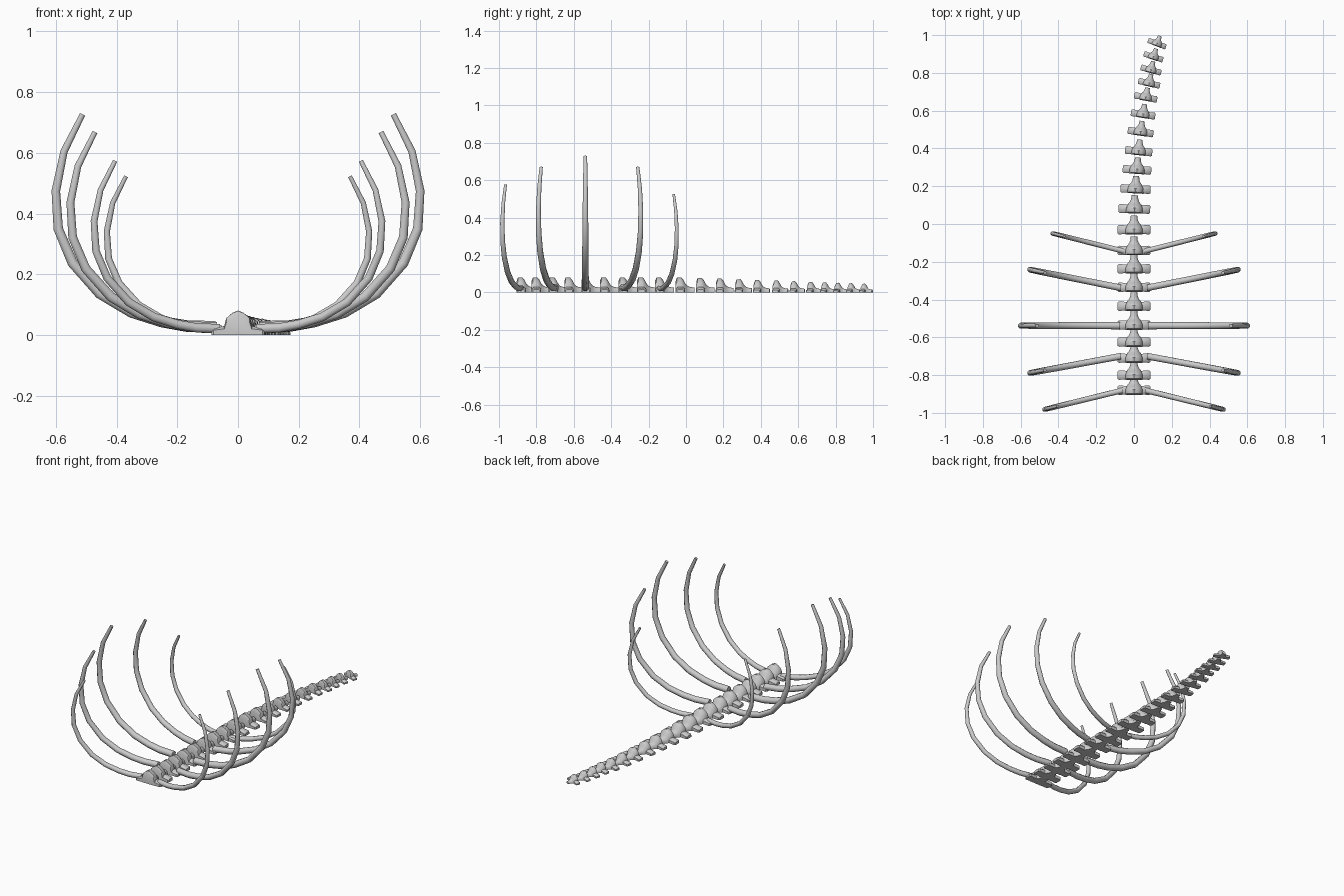
import bpy, bmesh
from math import radians, sin, cos, pi
from mathutils import Vector, Matrix

if "Cube" in bpy.data.objects:
    bpy.data.objects.remove(bpy.data.objects["Cube"])


def loft(bm, rings):
    """Skin a list of equal-length closed rings and cap both ends."""
    vs = [[bm.verts.new(p) for p in r] for r in rings]
    n = len(vs[0])
    for a, b in zip(vs, vs[1:]):
        for i in range(n):
            j = (i + 1) % n
            bm.faces.new((a[i], a[j], b[j], b[i]))
    bm.faces.new(vs[0])
    bm.faces.new(vs[-1])


def finish(bm, name, angle):
    bmesh.ops.recalc_face_normals(bm, faces=bm.faces)
    me = bpy.data.meshes.new(name)
    bm.to_mesh(me)
    bm.free()
    ob = bpy.data.objects.new(name, me)
    bpy.context.collection.objects.link(ob)
    bpy.context.view_layer.objects.active = ob
    ob.select_set(True)
    bpy.ops.object.shade_smooth_by_angle(angle=radians(angle))
    ob.select_set(False)
    return ob


# Vertebra: domed body with raised spine, narrowing to a neck at +y
BODY = [(-.025, .046, .062), (-.018, .047, .080), (.004, .046, .081), (.016, .042, .068),
        (.026, .036, .048), (.038, .026, .035), (.052, .020, .029), (.075, .017, .026)]
DOME = [(-1, 0), (-1, .3), (-.82, .7), (-.42, .9), (0, 1),
        (.42, .9), (.82, .7), (1, .3), (1, 0)]
# Transverse process: x, half depth, top height
BAR = [(-.087, .019, .017), (-.080, .025, .023), (-.045, .023, .030),
       (.045, .023, .030), (.080, .025, .023), (.087, .019, .017)]


def vertebra_mesh():
    bm = bmesh.new()
    loft(bm, [[(u * w, y, v * h) for u, v in DOME] for y, w, h in BODY])
    loft(bm, [[(x, -d, 0), (x, -d, h * .7), (x, -d * .6, h), (x, d * .6, h),
               (x, d, h * .7), (x, d, 0)] for x, d, h in BAR])
    return finish(bm, "vertebra", 40)


# Spine: y, x and turn of each vertebra, curling gently at the tail
SPINE = [(-.88, 0, 0), (-.80, 0, 0), (-.71, 0, 0), (-.625, 0, 0), (-.535, 0, 0),
         (-.435, 0, 0), (-.335, 0, 0), (-.237, 0, 0), (-.14, 0, 0), (-.03, 0, 0),
         (.08, .002, 2), (.185, .008, 3), (.287, .016, 4), (.385, .025, 6),
         (.487, .035, 8), (.58, .048, 9), (.67, .062, 11), (.745, .080, 13),
         (.815, .090, 15), (.885, .103, 18), (.955, .122, 21)]
first = vertebra_mesh()
for i, (y, x, turn) in enumerate(SPINE):
    ob = first
    if i:
        ob = bpy.data.objects.new("vertebra", first.data)
        bpy.context.collection.objects.link(ob)
    s = 1 - .42 * max(0, y) / .955
    ob.location = (x, y, 0)
    ob.rotation_euler.z = -radians(turn)
    ob.scale = (s, s, s)

# Rib centre line in the front plane
PATH = [(.075, .027), (.17, .030), (.25, .044), (.35, .075), (.455, .137), (.545, .238),
        (.592, .350), (.600, .475), (.573, .605), (.512, .727)]


def rib(name, y, s, slope, side):
    pts = [Vector(p) * s for p in PATH]
    bm = bmesh.new()
    rings = []
    for i, p in enumerate(pts):
        t = (pts[min(i + 1, len(pts) - 1)] - pts[max(i - 1, 0)]).normalized()
        f = i / (len(pts) - 1)
        r = (.021 - .004 * f - .007 * f ** 4) * s
        ring = []
        for k in range(8):
            a = 2 * pi * (k + .5) / 8
            q = p + Vector((-t.y, t.x)) * r * cos(a)
            ring.append((side * q.x, y + slope * (p.x - .07) + r * sin(a), q.y))
        rings.append(ring)
    loft(bm, rings)
    finish(bm, name, 50)


# Five pairs of ribs, fanned out from the middle pair
for y, s, slope in [(-.14, .72, .25), (-.338, .92, .20), (-.538, 1, 0),
                    (-.70, .92, -.185), (-.883, .79, -.245)]:
    rib("rib_right", y, s, slope, 1)
    rib("rib_left", y, s, slope, -1)
